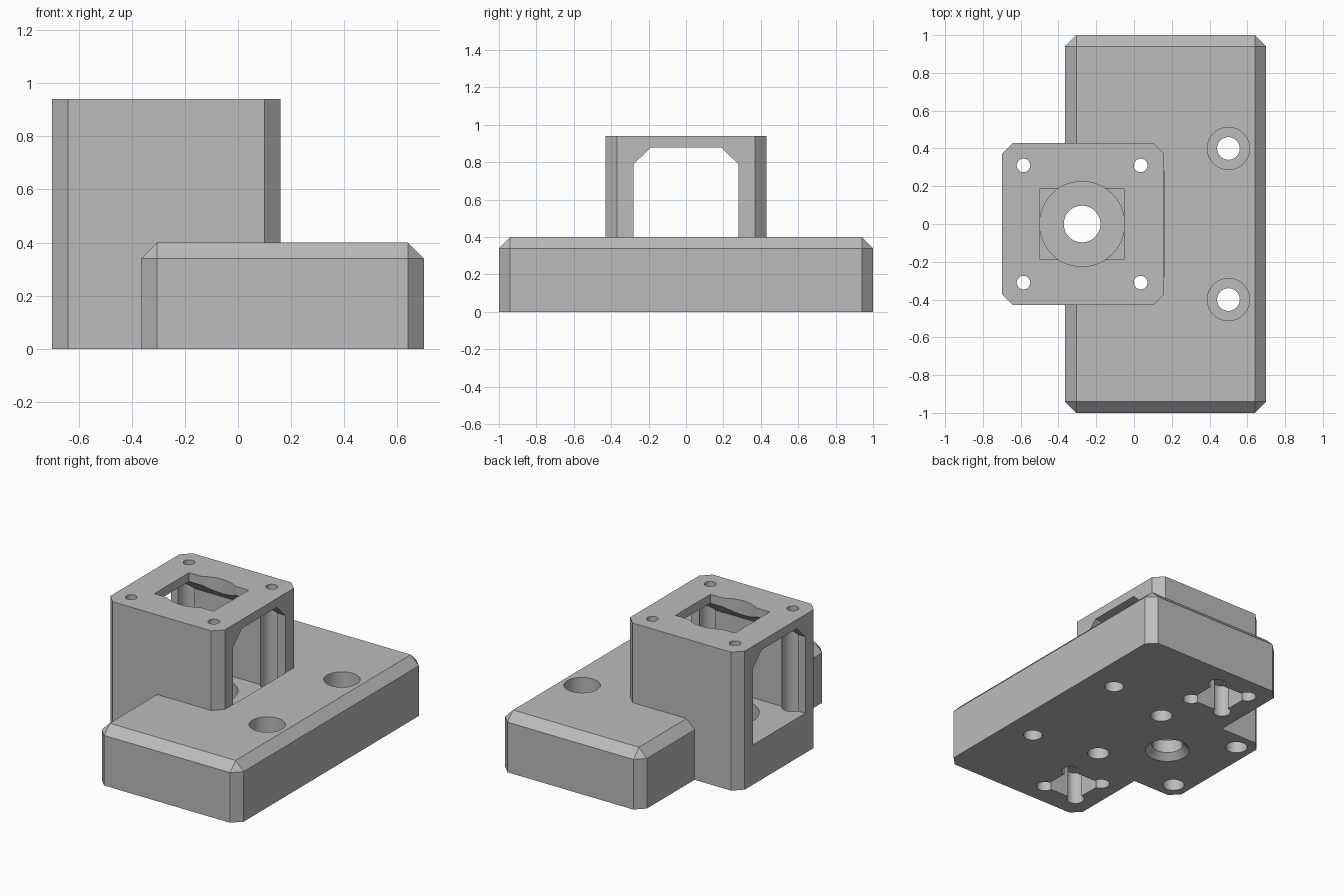
import bpy, bmesh, math
from mathutils import Matrix, Vector

cube = bpy.data.objects.get("Cube")
if cube:
    bpy.data.objects.remove(cube, do_unlink=True)

grey = bpy.data.materials.new("plain grey")
grey.use_nodes = True
grey.diffuse_color = (0.5, 0.5, 0.5, 1)
grey.node_tree.nodes["Principled BSDF"].inputs["Base Color"].default_value = (0.5, 0.5, 0.5, 1)


def finish(name, bm):
    bmesh.ops.recalc_face_normals(bm, faces=bm.faces)
    mesh = bpy.data.meshes.new(name)
    bm.to_mesh(mesh)
    bm.free()
    mesh.materials.append(grey)
    obj = bpy.data.objects.new(name, mesh)
    bpy.context.collection.objects.link(obj)
    return obj


def block(name, low, high, chamfer=0, top_too=False):
    """Box between two corners, chamfered on upright and optionally top edges."""
    low, high = Vector(low), Vector(high)
    bm = bmesh.new()
    bmesh.ops.create_cube(bm, size=1, matrix=Matrix.Translation((low + high) / 2)
                          @ Matrix.Diagonal((high - low).to_4d()))
    if chamfer:
        edges = []
        for e in bm.edges:
            a, b = (v.co.z for v in e.verts)
            if abs(a - b) > 0.01 or (top_too and min(a, b) > high.z - 0.01):
                edges.append(e)
        bmesh.ops.bevel(bm, geom=edges, offset=chamfer, segments=1, affect='EDGES')
    return finish(name, bm)


def bore(name, x, y, z0, z1, r0, r1=None):
    """Upright cylinder or cone from z0 to z1."""
    bm = bmesh.new()
    bmesh.ops.create_cone(bm, cap_ends=True, segments=48, radius1=r0,
                          radius2=r0 if r1 is None else r1, depth=z1 - z0,
                          matrix=Matrix.Translation((x, y, (z0 + z1) / 2)))
    return finish(name, bm)


def combine(body, tool, operation='DIFFERENCE'):
    mod = body.modifiers.new(tool.name, 'BOOLEAN')
    mod.operation, mod.object, mod.solver = operation, tool, 'EXACT'
    bpy.context.view_layer.update()
    result = bpy.data.meshes.new_from_object(
        body.evaluated_get(bpy.context.evaluated_depsgraph_get()))
    body.modifiers.clear()
    body.data = result
    bpy.data.objects.remove(tool, do_unlink=True)


# Base slab joined to the upright motor tower
bracket = block("motor_bracket", (-0.365, -1, 0), (0.70, 1, 0.40), 0.06, True)
combine(bracket, block("tower", (-0.70, -0.43, 0), (0.16, 0.43, 0.94), 0.06), 'UNION')

# Window through the tower with sloped upper corners
bm = bmesh.new()
half = [(0.28, 0.27), (0.28, 0.79), (0.187, 0.88)]
outline = half + [(-y, z) for y, z in reversed(half)]
face = bm.faces.new([bm.verts.new((-0.8, y, z)) for y, z in outline])
moved = bmesh.ops.extrude_face_region(bm, geom=[face])["geom"]
bmesh.ops.translate(bm, vec=(0.961, 0, 0),
                    verts=[v for v in moved if isinstance(v, bmesh.types.BMVert)])
combine(bracket, finish("window", bm))

# Motor opening, bearing seat and shaft hole on one axis
axis = -0.275
combine(bracket, block("motor_opening", (axis - 0.223, -0.187, 0.8), (axis + 0.223, 0.187, 1)))
combine(bracket, bore("motor_collar", axis, 0, 0.7, 1, 0.225))
combine(bracket, bore("bearing_seat", axis, 0, 0.13, 0.5, 0.225))
combine(bracket, bore("shaft_hole", axis, 0, -0.1, 0.3, 0.097))
combine(bracket, bore("shaft_chamfer", axis, 0, -0.01, 0.04, 0.15, 0.097))

# Motor screw holes with long access bores from below
for dx in (-0.31, 0.31):
    for y in (-0.31, 0.31):
        combine(bracket, bore("access_bore", axis + dx, y, -0.1, 0.88, 0.068))
        combine(bracket, bore("motor_screw_hole", axis + dx, y, 0.8, 1, 0.036))

for side in (-1, 1):
    # Counterbored mounting holes in the slab
    combine(bracket, bore("mount_hole", 0.5, side * 0.4, -0.1, 0.5, 0.06))
    combine(bracket, bore("mount_counterbore", 0.5, side * 0.4, 0.18, 0.5, 0.112))
    # Blind square pocket underneath with rounded corner reliefs
    px, py, h = -0.10, side * 0.72, 0.13
    combine(bracket, block("pocket", (px - h, py - h, -0.1), (px + h, py + h, 0.22)))
    for sx in (-1, 1):
        for sy in (-1, 1):
            combine(bracket, bore("relief", px + sx * 0.125, py + sy * 0.125, -0.1, 0.22, 0.055))

# Crisp edges, smooth bores
bpy.ops.object.select_all(action='DESELECT')
bracket.select_set(True)
bpy.context.view_layer.objects.active = bracket
bpy.ops.object.shade_smooth_by_angle(angle=math.radians(25))
